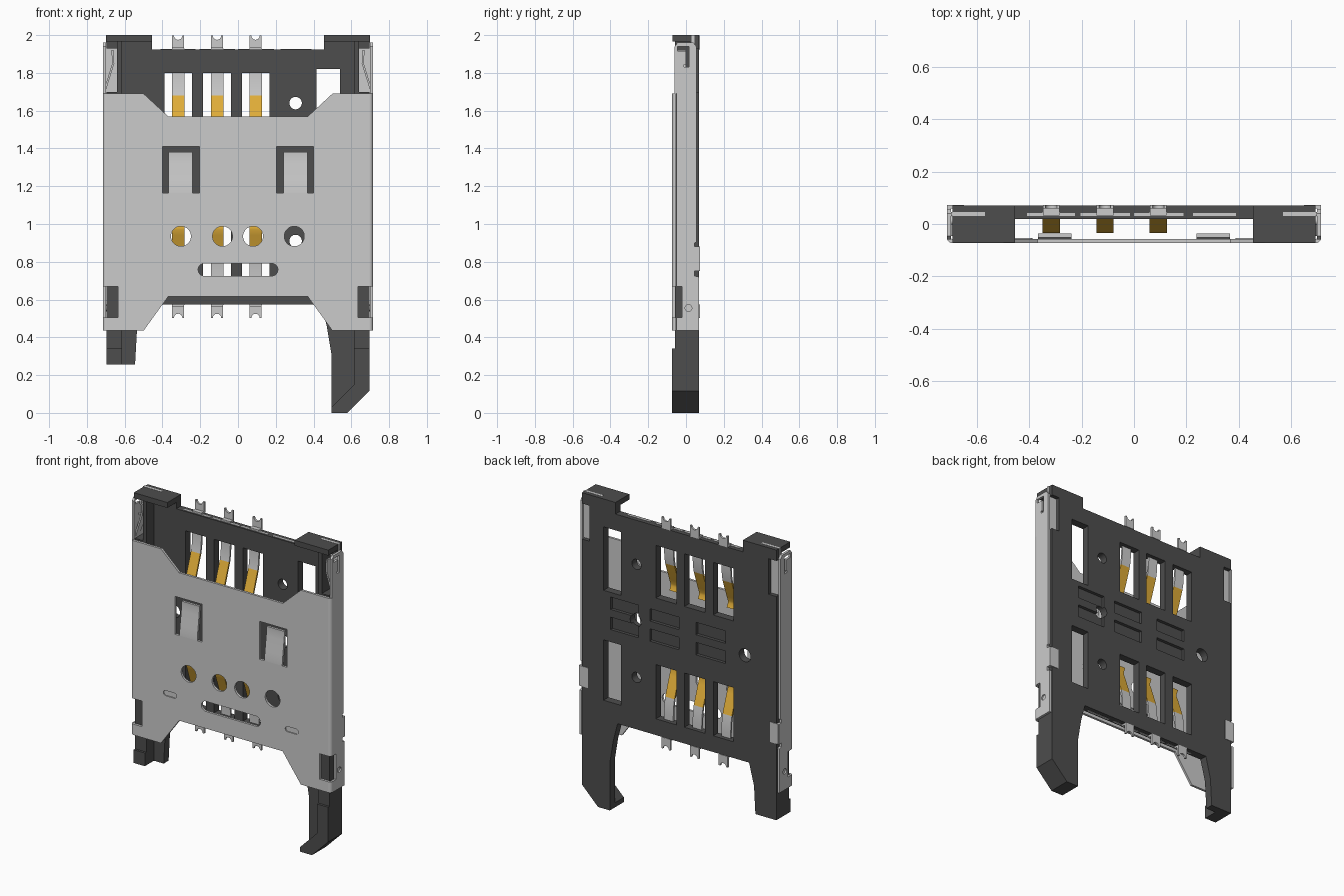
import bpy, bmesh, math

if "Cube" in bpy.data.objects:
    bpy.data.objects.remove(bpy.data.objects["Cube"])


def material(name, rgb):
    m = bpy.data.materials.new(name)
    m.diffuse_color = (*rgb, 1)
    m.use_nodes = True
    m.node_tree.nodes["Principled BSDF"].inputs["Base Color"].default_value = m.diffuse_color
    return m


DARK = material("dark_plastic", (0.075, 0.075, 0.075))
GOLD = material("gold_plating", (0.75, 0.42, 0.04))


def plate(name, loops, a, b, axis="y", mat=None):
    """Extrude an outline (first loop) with holes (other loops) from a to b along an axis."""
    cu = bpy.data.curves.new(name, "CURVE")
    cu.dimensions, cu.fill_mode = "2D", "BOTH"
    cu.extrude = abs(b - a) / 2
    for loop in loops:
        sp = cu.splines.new("POLY")
        sp.points.add(len(loop) - 1)
        for p, (u, v) in zip(sp.points, loop):
            p.co = (u, v, 0, 1)
        sp.use_cyclic_u = True
    tmp = bpy.data.objects.new(name + "_outline", cu)
    me = bpy.data.meshes.new_from_object(tmp)
    bpy.data.objects.remove(tmp)
    bpy.data.curves.remove(cu)
    mid = (a + b) / 2
    for vert in me.vertices:
        u, v, w = vert.co
        w += mid
        vert.co = {"y": (u, w, v), "x": (w, u, v), "z": (u, v, w)}[axis]
    bm = bmesh.new()
    bm.from_mesh(me)
    bmesh.ops.remove_doubles(bm, verts=bm.verts, dist=1e-5)
    bmesh.ops.recalc_face_normals(bm, faces=bm.faces)
    bm.to_mesh(me)
    bm.free()
    me.name = name
    me.materials.clear()
    if mat:
        me.materials.append(mat)
    ob = bpy.data.objects.new(name, me)
    bpy.context.collection.objects.link(ob)
    return ob


def rect(u0, u1, v0, v1):
    return [(u0, v0), (u1, v0), (u1, v1), (u0, v1)]


def slot(cu, cv, half, r, n=12):
    """Stadium outline; half = 0 gives a circle."""
    pts = []
    for i in range(2 * n):
        t = -math.pi / 2 + math.pi * (i + 0.5) / n
        pts.append((cu + (half if i < n else -half) + r * math.cos(t), cv + r * math.sin(t)))
    return pts


def mirror(loop, s):
    return [(s * u, v) for u, v in loop]


def ribbon(name, path, x0, x1, t, mat=None):
    """Sheet-metal strip following a (y, z) path, t thick in y."""
    return plate(name, [path + [(y + t, z) for y, z in reversed(path)]], x0, x1, "x", mat)


SIDES = ((-1, "left"), (1, "right"))
CONTACT_X = (-0.317, -0.111, 0.093)

# Plastic base with legs, contact windows and locating holes
base = [(-0.695, 0.255), (-0.545, 0.255), (-0.535, 0.435), (-0.50, 0.575), (0.44, 0.575),
        (0.47, 0.46), (0.495, 0.31), (0.495, 0), (0.58, 0), (0.695, 0.115), (0.695, 1.70),
        (0.64, 1.70), (0.64, 1.93), (0.695, 1.93), (0.695, 2), (0.455, 2), (0.455, 1.925),
        (-0.455, 1.925), (-0.455, 2), (-0.695, 2), (-0.695, 1.93), (-0.64, 1.93),
        (-0.64, 1.70), (-0.695, 1.70)]
holes = [rect(0.415, 0.54, 1.41, 1.82), rect(0.415, 0.54, 0.70, 1.09)]
for x in CONTACT_X:
    holes += [rect(x - 0.073, x + 0.073, 1.46, 1.80), rect(x - 0.073, x + 0.073, 0.68, 1.03)]
holes += [slot(x, z, 0, r) for x, z, r in
          ((0.305, 1.64, 0.033), (0.305, 0.91, 0.033), (0.31, 1.275, 0.04), (-0.47, 1.26, 0.042))]
body = plate("plastic_base", [base] + holes, 0.02, 0.07, mat=DARK)

# Shallow rectangular pockets in the back of the base
cutters = []
for x0, x1 in ((0.29, 0.49), (0.0, 0.21), (-0.33, -0.12)):
    for z0 in (1.17, 1.30):
        cutters.append(plate("pocket_cutter", [rect(x0, x1, z0, z0 + 0.08)], 0.05, 0.09, mat=DARK))
for c in cutters:
    c.hide_render = True
    mod = body.modifiers.new("pocket", "BOOLEAN")
    mod.object, mod.operation, mod.solver = c, "DIFFERENCE", "EXACT"
bpy.context.view_layer.objects.active = body
for mod in list(body.modifiers):
    bpy.ops.object.modifier_apply(modifier=mod.name)
for c in cutters:
    bpy.data.objects.remove(c)

# Plastic side rails, leg pads and top corner slabs
rail_top = [(0.695, 1.70), (0.64, 1.70), (0.64, 1.965), (0.615, 1.965)]
left_rail = [(0.615, 0.255), (0.695, 0.255)] + rail_top
leg_end = [(0.615, 0.15), (0.495, 0.03), (0.495, 0), (0.58, 0), (0.695, 0.115)]
plate("left_rail", [mirror(left_rail, -1)], -0.058, 0.02, mat=DARK)
plate("right_rail", [leg_end + rail_top], -0.058, 0.02, mat=DARK)
plate("left_leg_pad", [rect(-0.695, -0.615, 0.255, 0.34)], -0.073, -0.058, mat=DARK)
plate("right_leg_pad", [leg_end + [(0.695, 0.34), (0.615, 0.34)]], -0.073, -0.058, mat=DARK)
for s, side in SIDES:
    plate(side + "_corner_slab", [mirror(rect(0.455, 0.695, 1.965, 2), s)], -0.071, 0.02, mat=DARK)

# Metal shell front plate
half = [(0.37, 0.615), (0.50, 0.435), (0.695, 0.435), (0.695, 0.505), (0.635, 0.505),
        (0.635, 0.67), (0.695, 0.67), (0.695, 1.69), (0.50, 1.69), (0.37, 1.57)]
outline = half + mirror(half, -1)[::-1]
cuts = [slot(0, 0.758, 0.178, 0.033)]
cuts += [slot(x, 0.935, 0, 0.053) for x in (-0.302, -0.082, 0.08, 0.298)]
for s, side in SIDES:
    cuts += [mirror(rect(0.205, 0.40, 1.165, 1.41), s), slot(s * 0.435, 0.767, 0.03, 0.017)]
plate("shell_front", [outline] + cuts, -0.073, -0.058)

wall = [(0.068, 0.435), (0.068, 0.72), (0.045, 0.725), (0.045, 0.75), (0.072, 0.75), (0.072, 0.88),
        (0.045, 0.88), (0.045, 0.90), (0.055, 0.905), (0.055, 1.94), (0.04, 1.96), (-0.045, 1.96),
        (-0.06, 1.94), (-0.06, 1.69), (-0.05, 1.69), (-0.05, 0.67), (-0.02, 0.67),
        (-0.02, 0.505), (-0.05, 0.505), (-0.05, 0.435)]
hook = [(-0.01, 1.83), (0.015, 1.83), (0.015, 1.94), (-0.045, 1.94), (-0.045, 1.915),
        (0.0, 1.915), (0.0, 1.845), (-0.01, 1.845)]
arc = [math.pi / 2 * i / 6 for i in range(7)]
bend = [(0.695 + 0.02 * math.sin(t), -0.053 - 0.02 * math.cos(t)) for t in arc]
bend += [(0.695 + 0.005 * math.sin(t), -0.053 - 0.005 * math.cos(t)) for t in reversed(arc)]
latch = [(0.702, 1.70), (0.655, 1.85), (0.66, 1.92), (0.67, 1.92), (0.666, 1.85), (0.712, 1.70)]
for s, side in SIDES:
    # Side wall, rounded bend and back clip
    plate(side + "_shell_wall", [wall, hook, slot(0.013, 0.555, 0, 0.018)], s * 0.70, s * 0.715, "x")
    plate(side + "_wall_dimple", [slot(0.013, 0.555, 0, 0.018)], s * 0.695, s * 0.706, "x")
    for z0, z1 in ((0.435, 0.505), (0.67, 1.69)):
        plate(side + "_shell_bend", [mirror(bend, s)], z0, z1, "z")
    plate(side + "_back_clip", [mirror(rect(0.65, 0.71, 0.75, 0.88), s)], 0.06, 0.073)
    # Latch spring and metal insert showing in the plastic corner
    plate(side + "_latch_spring", [mirror(latch, s)], -0.045, 0.0)
    plate(side + "_corner_insert", [mirror(rect(0.57, 0.70, 1.69, 2.001), s)], 0.03, 0.045)
    # Card pressure spring and pressed stadium dimple
    x0, x1 = sorted((s * 0.24, s * 0.367))
    ribbon(side + "_pressure_spring", [(-0.073, 1.165), (-0.072, 1.19), (-0.067, 1.23),
           (-0.055, 1.32), (-0.051, 1.36), (-0.052, 1.38)], x0, x1, 0.015)
    plate(side + "_pressed_dimple", [slot(s * 0.435, 0.767, 0.03, 0.017)], -0.066, -0.054)

# Contacts: the lower row is the upper row flipped about z = 1.25
stem = [(0.033, 1.93), (0.033, 1.79), (0.028, 1.72), (0.02, 1.68)]
blade = [(0.02, 1.68), (-0.022, 1.56), (-0.034, 1.53), (-0.034, 1.515), (-0.022, 1.49)]
notch = [(0.022 * math.cos(math.pi * i / 8), 1.997 - 0.022 * math.sin(math.pi * i / 8)) for i in range(9)]
tail = [(-0.032, 1.925), (0.032, 1.925), (0.032, 1.997)] + notch + [(-0.032, 1.997)]
for row, flip in (("upper", False), ("lower", True)):
    def place(pts, dx=0):
        return [(u + dx, 2.5 - v if flip else v) for u, v in pts]
    for x in CONTACT_X:
        ribbon(row + "_contact_stem", place(stem), x - 0.033, x + 0.033, 0.012)
        ribbon(row + "_contact_blade", place(blade), x - 0.033, x + 0.033, 0.012, GOLD)
        plate(row + "_contact_foot", [place(rect(-0.032, 0.032, 1.92, 1.937), x)], 0.033, 0.06)
        plate(row + "_contact_tail", [place(tail, x)], 0.06, 0.073)
    # Carrier strip edges flush with the base
    for x0, x1 in ((-0.41, -0.225), (-0.205, -0.015), (0.0, 0.19), (0.225, 0.39)):
        plate(row + "_carrier_edge", [place(rect(x0, x1, 1.90, 1.927))], 0.03, 0.043)

# Smooth the round cut-outs and bends, keep sheet edges sharp
bpy.ops.object.select_all(action="SELECT")
bpy.ops.object.shade_smooth_by_angle(angle=math.radians(28))
